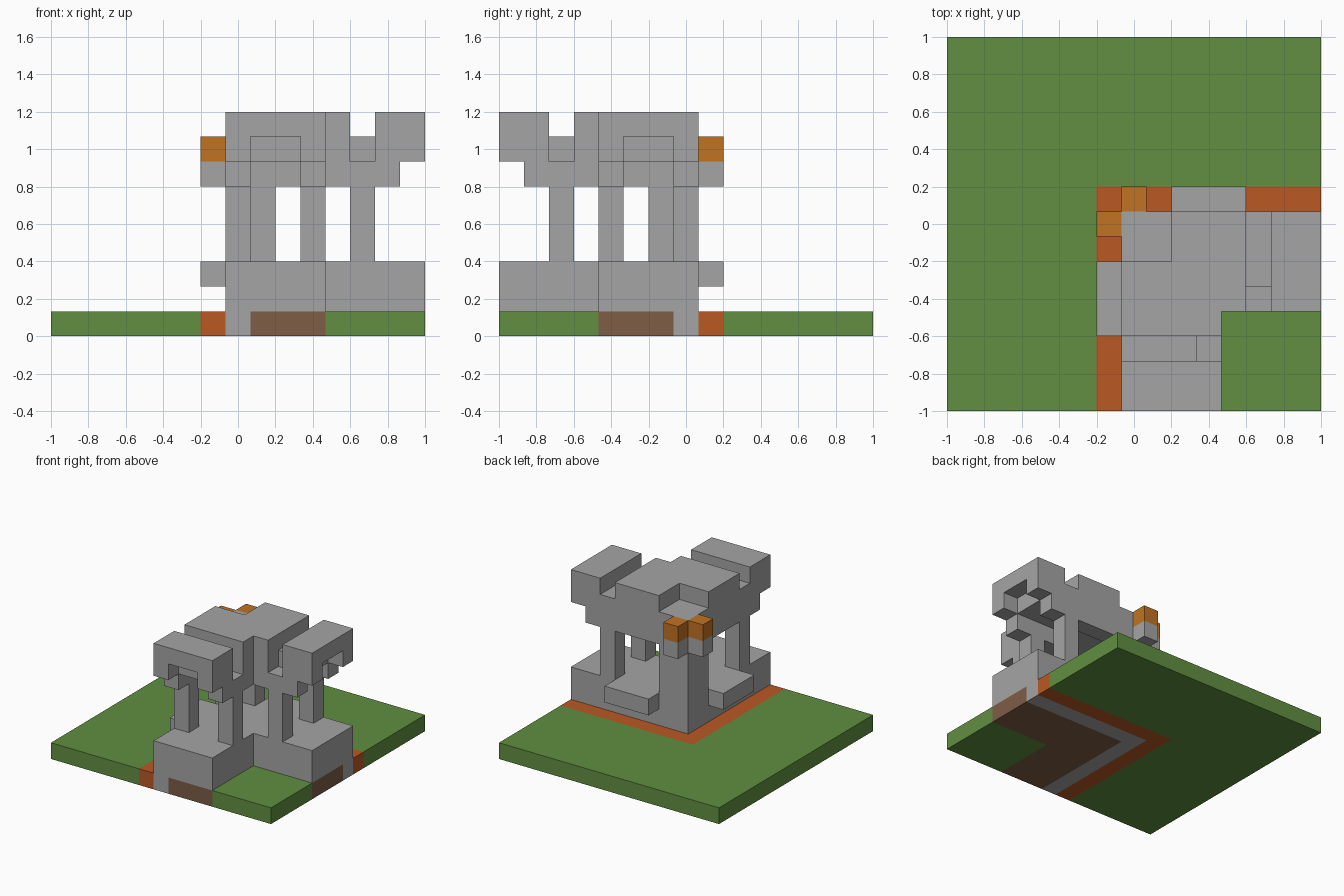
import bpy
import bmesh
from mathutils import Matrix, Vector

old = bpy.data.objects.get("Cube")
if old:
    bpy.data.objects.remove(old, do_unlink=True)

CELL = 2 / 15


def material(name, color):
    m = bpy.data.materials.new(name)
    m.use_nodes = True
    m.diffuse_color = (*color, 1)
    m.node_tree.nodes["Principled BSDF"].inputs["Base Color"].default_value = (*color, 1)
    return m


STONE = material("grey stone", (0.376, 0.376, 0.376))
GRASS = material("grass green", (0.119, 0.275, 0.053))
BORDER = material("rust border", (0.49, 0.098, 0.017))
LAMP = material("lantern orange", (0.527, 0.171, 0.017))
EARTH = material("earth brown", (0.205, 0.109, 0.061))


def add_box(bm, u, v, z):
    """u counts cells from the right edge, v from the back edge, z up."""
    lo = Vector((u[0] * CELL - 1, 1 - v[1] * CELL, z[0] * CELL))
    hi = Vector((u[1] * CELL - 1, 1 - v[0] * CELL, z[1] * CELL))
    scale = Matrix.Diagonal((*(hi - lo), 1))
    bmesh.ops.create_cube(bm, size=1, matrix=Matrix.Translation((lo + hi) / 2) @ scale)


def part(name, mat, z, *boxes, mirror=True):
    """Boxes given as (u range, v range), repeated across the corner diagonal."""
    bm = bmesh.new()
    for u, v in boxes:
        add_box(bm, u, v, z)
        if mirror and u != v:
            add_box(bm, v, u, z)
    mesh = bpy.data.meshes.new(name)
    bm.to_mesh(mesh)
    bm.free()
    mesh.materials.append(mat)
    bpy.context.collection.objects.link(bpy.data.objects.new(name, mesh))


# Ground layer: lawn, border strip, wall footing and earth core
ground = (0, 1)
part("lawn", GRASS, ground, ((0, 6), (0, 15)), ((6, 15), (0, 6)),
     ((11, 15), (11, 15)), mirror=False)
part("border_strip", BORDER, ground, ((6, 7), (6, 7)), ((7, 15), (6, 7)))
part("wall_footing", STONE, ground, ((7, 8), (7, 8)), ((8, 15), (7, 8)))
part("earth_core", EARTH, ground, ((8, 11), (8, 11)), ((11, 15), (8, 11)))

# Lower wall with outer ledges
part("lower_wall", STONE, (1, 3), ((7, 11), (7, 11)), ((11, 15), (7, 11)))
part("window_ledge", STONE, (2, 3), ((9, 12), (6, 7)))

# Corner pier and posts
part("corner_pier", STONE, (3, 6), ((7, 8), (7, 8)), ((8, 9), (7, 8)))
part("outer_post", STONE, (3, 6), ((12, 13), (7, 8)))
part("inner_post", STONE, (3, 6), ((12, 13), (10, 11)))

# Lintels carrying the walkway
part("outer_lintel", STONE, (6, 7), ((7, 8), (7, 8)), ((8, 14), (7, 8)))
part("inner_lintel", STONE, (6, 7), ((10, 11), (10, 11)), ((11, 14), (10, 11)))

# Walkway slab, notched at the inner gaps and at the ends
part("walkway", STONE, (7, 8), ((7, 11), (7, 11)), ((11, 12), (7, 11)),
     ((12, 13), (7, 10)), ((13, 14), (7, 11)),
     ((14, 15), (7, 8)), ((14, 15), (10, 11)))

# Parapet blocks, with the outer corner cut away
part("tower_parapet", STONE, (8, 9), ((9, 11), (9, 11)), ((9, 12), (7, 9)),
     ((11, 12), (9, 11)))
part("end_parapet", STONE, (8, 9), ((13, 15), (7, 11)))

# Lanterns on brackets
part("lantern_bracket", STONE, (6, 7), ((7, 8), (6, 7)))
part("lantern", LAMP, (7, 8), ((7, 8), (6, 7)))
